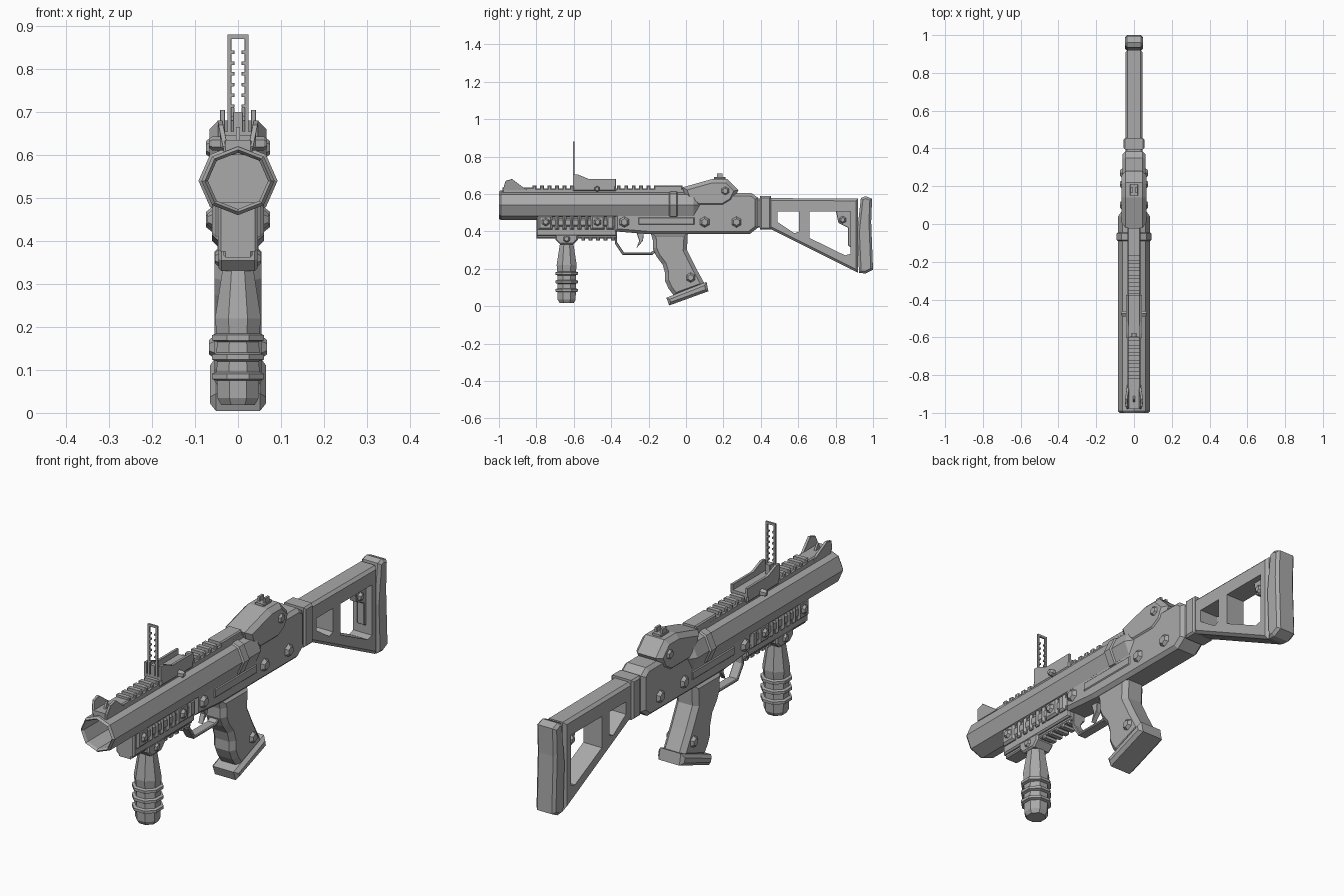
import bpy, bmesh, math
from mathutils import Vector

if "Cube" in bpy.data.objects:
    bpy.data.objects.remove(bpy.data.objects["Cube"])

grey = bpy.data.materials.new("gunmetal_grey")
grey.use_nodes = True
colour = (0.4, 0.4, 0.4, 1)
grey.diffuse_color = colour
grey.node_tree.nodes["Principled BSDF"].inputs["Base Color"].default_value = colour

BODY = 0.06      # half width of the receiver
BORE_Z = 0.54    # height of the barrel axis
BOLT_Z = 0.45    # height of the lower row of bolts
RAIL = 0.034     # half width of the top and bottom rails
SIDES = (-1, 1)


def finish(name, bm):
    bmesh.ops.recalc_face_normals(bm, faces=bm.faces[:])
    mesh = bpy.data.meshes.new(name)
    bm.to_mesh(mesh)
    bm.free()
    mesh.materials.append(grey)
    ob = bpy.data.objects.new(name, mesh)
    bpy.context.collection.objects.link(ob)
    return ob


def slab(name, outline, half, x=0, chamfer=None):
    """Side outline in (y, z) extruded across x, with chamfered rims."""
    bm = bmesh.new()
    cap = bm.faces.new([bm.verts.new((x - half, y, z)) for y, z in outline])
    grown = bmesh.ops.extrude_face_region(bm, geom=[cap])["geom"]
    far = [g for g in grown if isinstance(g, bmesh.types.BMVert)]
    bmesh.ops.translate(bm, vec=(half + half, 0, 0), verts=far)
    rims = [e for e in bm.edges if (e.verts[0].co.x < x) == (e.verts[1].co.x < x)]
    bmesh.ops.bevel(bm, geom=rims, offset=chamfer or half * 0.15, segments=1, affect="EDGES")
    return finish(name, bm)


def box(name, front, back, bottom, top, half, x=0):
    corners = [(front, bottom), (back, bottom), (back, top), (front, top)]
    return slab(name, corners, half, x)


def teeth(name, start, count, bottom, top, half):
    """Row of rail teeth running backwards from start."""
    for i in range(count):
        y = start + i * 0.04
        box(name, y, y + 0.02, bottom, top, half)


def lathe(name, profile, axis, centre, sides, squash=1, turn=0):
    """Revolve (position, radius) pairs around the axis, squashed in height."""
    along = Vector([float(axis == letter) for letter in "XYZ"])
    across = along.yzx
    third = along.zxy
    bm = bmesh.new()
    rings = []
    for position, radius in profile:
        ring = []
        for i in range(sides):
            angle = turn + math.tau * i / sides
            offset = across * math.cos(angle) + third * math.sin(angle)
            offset.z *= squash
            ring.append(bm.verts.new(Vector(centre) + along * position + offset * radius))
        rings.append(ring)
    for low, high in zip(rings, rings[1:]):
        for i in range(sides):
            bm.faces.new((low[i - 1], low[i], high[i], high[i - 1]))
    bm.faces.new(rings[0])
    bm.faces.new(rings[-1])
    return finish(name, bm)


def bolt(name, y, z, half, radius):
    """Six-sided bolt passing through to both sides."""
    collar = half - radius / 2
    profile = [(half, radius * 0.6), (collar, radius), (collar - radius, radius)]
    mirrored = [(-position, r) for position, r in profile]
    lathe(name, mirrored + profile[::-1], "X", (0, y, z), 6)


# Barrel with open muzzle, and the band around it
outer, bore = 0.085, 0.07
lathe("barrel", [(-0.7, bore), (-0.99, bore), (-1, outer - 0.008), (-0.99, outer),
                 (0.04, outer), (0.08, 0.055)], "Y", (0, 0, BORE_Z), 8, 0.94)
lathe("barrel_band", [(-0.09, outer), (-0.085, 0.092), (-0.05, 0.092), (-0.045, outer)],
      "Y", (0, 0, BORE_Z), 8, 0.94)

# Receiver with its raised cover and side panel
slab("receiver", [(-0.38, 0.4), (-0.2, 0.385), (0.34, 0.385), (0.385, 0.42), (0.385, 0.58),
                  (0.35, 0.605), (0, 0.605), (-0.05, 0.5), (-0.38, 0.5)], BODY, chamfer=0.015)
slab("receiver_cover", [(-0.02, 0.635), (0.14, 0.68), (0.22, 0.68), (0.28, 0.62), (0.25, 0.56),
                        (0.2, 0.53), (0.06, 0.53), (0, 0.58)], BODY + 0.006, chamfer=0.02)
box("receiver_panel", -0.26, 0.05, 0.43, 0.48, BODY + 0.004)
box("receiver_neck", 0.37, 0.41, 0.42, 0.575, 0.045)

# Rear notch sight
box("rear_sight_base", 0.15, 0.21, 0.67, 0.69, 0.022)
for side in SIDES:
    box("rear_sight_ear", 0.165, 0.195, 0.68, 0.71, 0.006, side * 0.014)

# Top rail
box("top_rail", -0.86, 0, 0.6, 0.63, RAIL)
box("top_rail_end", -0.17, -0.02, 0.62, 0.645, RAIL)
teeth("top_rail_front_tooth", -0.82, 6, 0.62, 0.645, RAIL)
teeth("top_rail_rear_tooth", -0.37, 5, 0.62, 0.645, RAIL)

# Front sight with two flared ears
box("front_sight_base", -0.98, -0.8, 0.6, 0.635, RAIL)
for side in SIDES:
    ear = slab("front_sight_ear", [(-0.98, 0.62), (-0.85, 0.62), (-0.93, 0.68), (-0.965, 0.67)],
               0.006, side * 0.03)
    for v in ear.data.vertices:
        v.co.x += side * (v.co.z - 0.62) / 5
slab("front_sight_post", [(-0.95, 0.62), (-0.9, 0.62), (-0.93, 0.665)], 0.005)

# Ladder sight: channel base, cross pin and toothed frame
ladder_y = -0.6
ladder_front, ladder_back = ladder_y - 0.004, ladder_y + 0.004
box("ladder_base", ladder_front, -0.375, 0.615, 0.655, 0.042)
for side in SIDES:
    slab("ladder_base_wall", [(ladder_front, 0.64), (-0.375, 0.64), (-0.375, 0.68), (-0.52, 0.68),
                              (-0.58, 0.705), (ladder_front, 0.705)], 0.006, side * 0.036)
    box("ladder_upright", ladder_front, ladder_back, 0.65, 0.88, 0.005, side * 0.02)
    for i in range(6):
        z = 0.71 + i / 40
        box("ladder_tooth", ladder_front, ladder_back, z, z + 0.008, 0.005, side * 0.013)
box("ladder_top", ladder_front, ladder_back, 0.87, 0.88, 0.024)
box("ladder_hinge", ladder_front, ladder_back + 0.02, 0.65, 0.7, 0.012)
bolt("ladder_pin", -0.475, 0.627, 0.068, 0.016)

# Handguard with side and bottom rails
box("handguard", -0.8, -0.37, 0.375, 0.49, 0.046)
box("side_rail", -0.79, -0.38, 0.425, 0.47, 0.054)
for y in (-0.79, -0.51):
    box("side_rail_end", y, y + 0.075, 0.41, 0.487, BODY)
teeth("side_rail_tooth", -0.7, 5, 0.41, 0.485, BODY)
box("side_rail_tail", -0.425, -0.385, 0.41, 0.485, BODY)
box("bottom_rail", -0.8, -0.37, 0.362, 0.385, RAIL)
teeth("bottom_rail_tooth", -0.56, 5, 0.35, 0.37, RAIL)

# Front grip: ringed handle under a clamp
grip_y = -0.638
slab("front_grip_clamp", [(grip_y + side * width, z) for side, levels in
                          ((-1, ((0.035, 0.33), (BODY, 0.355), (BODY, 0.385))),
                           (1, ((BODY, 0.385), (BODY, 0.355), (0.035, 0.33))))
                          for width, z in levels], 0.045)
handle = [(0.018, 0.042), (0.035, 0.052)]
for i in range(3):
    z = 0.075 + i * 0.045
    handle += [(z, 0.053), (z + 0.004, 0.066), (z + 0.016, 0.066), (z + 0.02, 0.054)]
handle += [(0.22, 0.058), (0.28, 0.048), (0.34, 0.038)]
lathe("front_grip", handle, "Z", (0, grip_y, 0), 8, turn=math.pi / 8)

# Pistol grip with wavy finger grooves, and its base
top_front, low_front = Vector((-0.2, 0.395)), Vector((-0.07, 0.05))
steps = 8
grooves = []
for i in range(steps + 1):
    y, z = low_front.lerp(top_front, i / steps)
    grooves.append((y - 0.012 * math.sin(math.tau * i / 4 - 1), z))
slab("pistol_grip", grooves + [(0.01, 0.395), (0.005, 0.3), (0.05, 0.21), (0.105, 0.11)],
     0.055, chamfer=0.02)
slab("pistol_grip_base", [(0.11, 0.13), (0.12, 0.08), (-0.09, 0.004), (-0.105, 0.045)],
     0.065, chamfer=0.014)

# Trigger and guard: the guard is a path thickened towards its middle
path = [(-0.38, 0.4), (-0.38, 0.335), (-0.34, 0.275), (-0.18, 0.275), (-0.14, 0.305)]
middle = Vector((-0.26, 0.4))
inside = [middle.lerp(Vector(point), 0.9) for point in reversed(path)]
slab("trigger_guard", path + inside, 0.022)
slab("trigger", [(-0.265, 0.395), (-0.225, 0.395), (-0.23, 0.35), (-0.265, 0.31),
                 (-0.25, 0.35)], 0.012)

# Shoulder stock: chamfered frame with two cut windows
box("stock_collar", 0.395, 0.455, 0.41, 0.588, 0.055)
stock = slab("stock_frame", [(0.44, 0.578), (0.92, 0.575), (0.92, 0.178), (0.44, 0.418)],
             0.046, chamfer=0.012)
front_window = [(0.49, 0.505), (0.605, 0.505), (0.605, 0.4), (0.58, 0.39), (0.49, 0.45)]
rear_window = [(0.66, 0.505), (0.88, 0.505), (0.88, 0.28), (0.85, 0.272), (0.66, 0.365)]
for outline in (front_window, rear_window):
    cutter = slab("stock_window_cutter", outline, 0.1, chamfer=0.001)
    cutter.hide_render = cutter.hide_viewport = True
    cut = stock.modifiers.new("window", "BOOLEAN")
    cut.operation = "DIFFERENCE"
    cut.solver = "EXACT"
    cut.object = cutter
slab("stock_tab", [(0.8, 0.515), (0.89, 0.515), (0.89, 0.31), (0.865, 0.325), (0.865, 0.42),
                   (0.815, 0.445)], 0.018)
bolt("stock_tab_bolt", 0.838, 0.462, 0.03, 0.02)
slab("butt_pad", [(0.935, 0.578), (0.96, 0.588), (0.995, 0.575), (0.99, BOLT_Z), (1, 0.195),
                  (0.96, 0.175), (0.925, 0.178), (0.915, 0.4)], 0.048, chamfer=0.012)

# Bolts along the body
for y in (-0.33, 0.1, 0.27):
    bolt("receiver_bolt", y, BOLT_Z, 0.074, 0.03)
for y in (-0.75, -0.473):
    bolt("side_rail_bolt", y, BOLT_Z, 0.071, 0.022)
bolt("receiver_cover_bolt", 0.21, 0.617, 0.075, 0.025)
bolt("front_grip_bolt", grip_y, 0.36, 0.054, 0.02)
bolt("pistol_grip_bolt", 0.025, 0.153, 0.068, 0.027)
